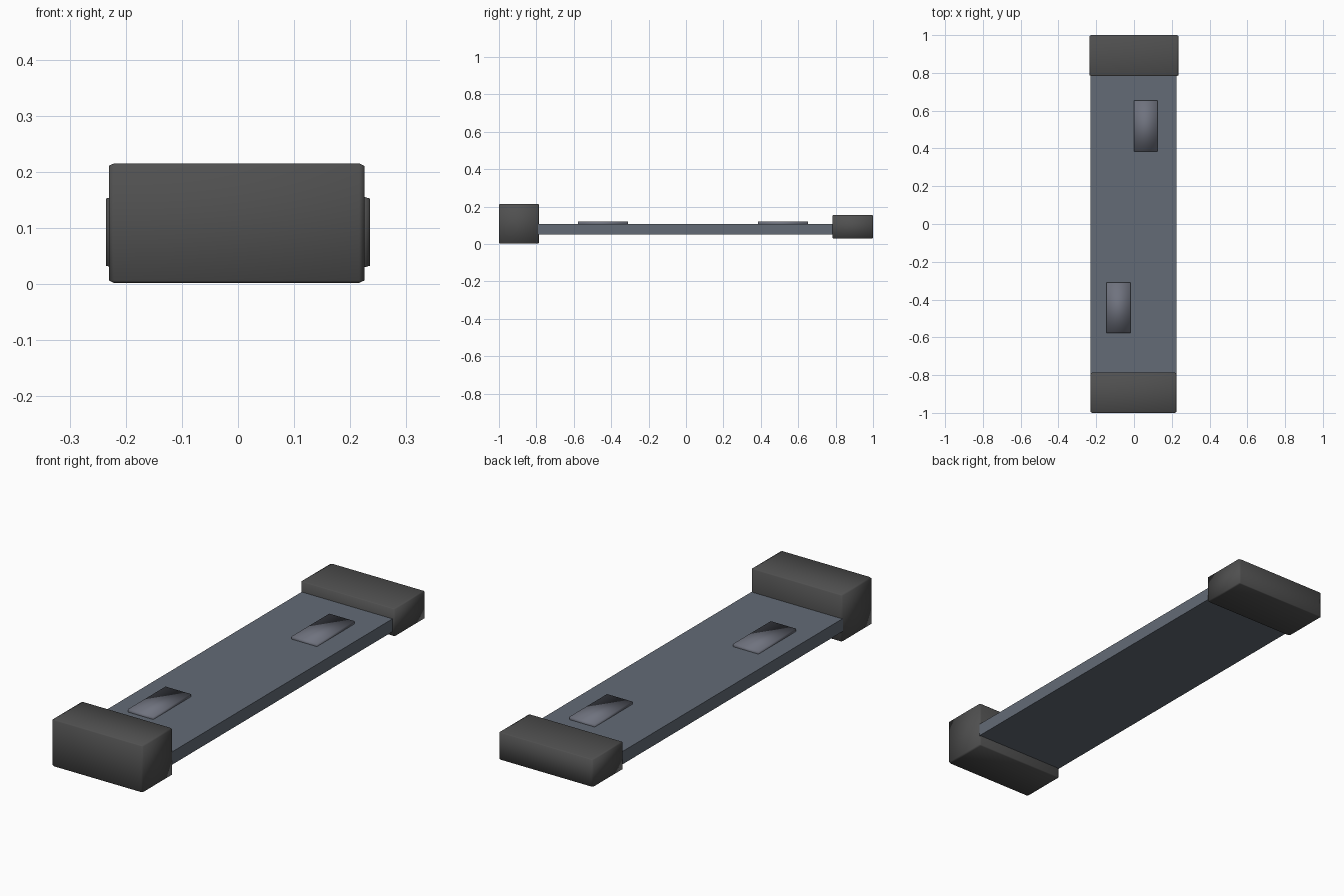
import bpy
import bmesh
from mathutils import Vector

if "Cube" in bpy.data.objects:
    bpy.data.objects.remove(bpy.data.objects["Cube"], do_unlink=True)


def material(name, colour):
    mat = bpy.data.materials.new(name)
    mat.use_nodes = True
    mat.diffuse_color = (*colour, 1)
    mat.node_tree.nodes["Principled BSDF"].inputs["Base Color"].default_value = (*colour, 1)
    return mat


def box(name, low, high, mat, chamfer=0.0, smooth=False):
    """Box between two corners; the chamfer is a share of each side length."""
    low, high = Vector(low), Vector(high)
    bm = bmesh.new()
    bmesh.ops.create_cube(bm, size=1)
    if chamfer:
        bmesh.ops.bevel(bm, geom=bm.edges[:], offset=chamfer, segments=1, affect='EDGES')
    bmesh.ops.scale(bm, vec=high - low, verts=bm.verts)
    bmesh.ops.translate(bm, vec=(low + high) / 2, verts=bm.verts)
    bmesh.ops.recalc_face_normals(bm, faces=bm.faces)
    for face in bm.faces:
        face.smooth = smooth
    mesh = bpy.data.meshes.new(name)
    bm.to_mesh(mesh)
    bm.free()
    mesh.materials.append(mat)
    obj = bpy.data.objects.new(name, mesh)
    bpy.context.collection.objects.link(obj)
    return obj


slate = material("slate blue grey", (0.125, 0.147, 0.182))
charcoal = material("charcoal", (0.08, 0.08, 0.08))
pad_grey = material("pad grey", (0.16, 0.17, 0.21))

# Long flat deck
box("deck", (-0.23, -0.8, 0.05), (0.224, 0.8, 0.108), slate)

# End blocks: tall at the front, lower and wider at the back
box("front_block", (-0.23, -1, 0.002), (0.225, -0.787, 0.215), charcoal, 0.02, True)
box("back_block", (-0.235, 0.783, 0.03), (0.235, 1, 0.155), charcoal, 0.02, True)

# Thin raised pads, offset to either side of the centre line
for name, x, y in (("front_pad", -0.082, -0.444), ("back_pad", 0.062, 0.519)):
    box(name, (x - 0.063, y - 0.134, 0.098), (x + 0.063, y + 0.134, 0.121), pad_grey, 0, True)
